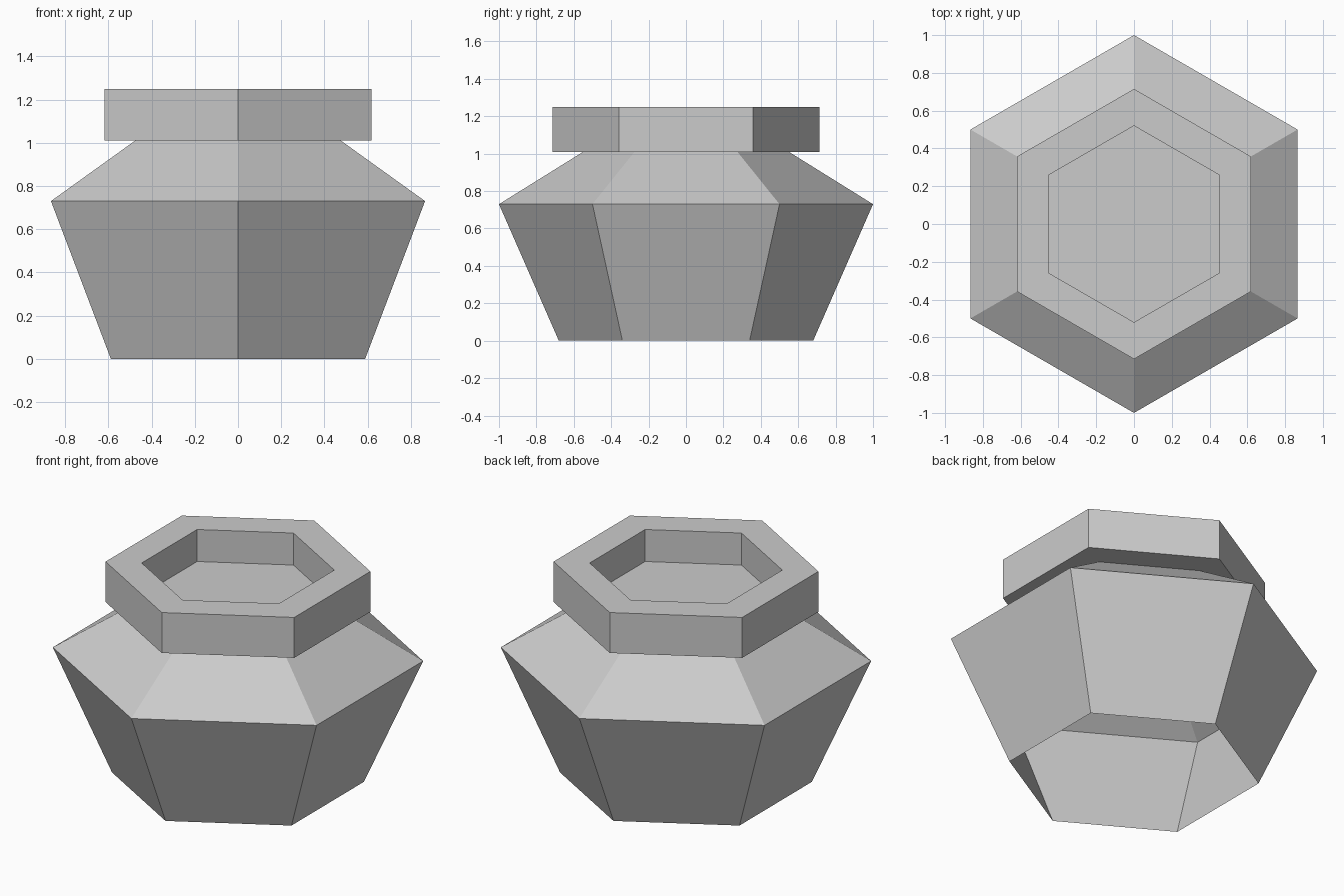
import bpy
import bmesh
from math import cos, sin, pi

SIDES = 6

cube = bpy.data.objects.get("Cube")
if cube:
    bpy.data.objects.remove(cube, do_unlink=True)

stone = bpy.data.materials.new("light_grey")
stone.use_nodes = True
GREY = (0.6, 0.6, 0.6, 1.0)
stone.diffuse_color = GREY
stone.node_tree.nodes["Principled BSDF"].inputs["Base Color"].default_value = GREY


def lathe(name, profile, cap_end=False):
    """Sweep a (radius, height) profile into flat six-sided bands."""
    bm = bmesh.new()
    rings = []
    for radius, z in profile:
        angles = [pi / 2 + 2 * pi * i / SIDES for i in range(SIDES)]
        rings.append([bm.verts.new((radius * cos(a), radius * sin(a), z)) for a in angles])
    for low, high in zip(rings, rings[1:]):
        for i in range(SIDES):
            j = (i + 1) % SIDES
            bm.faces.new((low[i], low[j], high[j], high[i]))
    if cap_end:
        bm.faces.new(rings[-1])
    mesh = bpy.data.meshes.new(name)
    bm.to_mesh(mesh)
    bm.free()
    mesh.materials.append(stone)
    obj = bpy.data.objects.new(name, mesh)
    bpy.context.collection.objects.link(obj)
    return obj


# Flared wall and sloping shoulder, open underneath
lathe("pot_body", [(0.68, 0), (1.0, 0.73), (0.55, 1.01)])

# Overhanging collar with a recessed floor inside the mouth
lathe("pot_rim", [(0.55, 1.01), (0.715, 1.01), (0.715, 1.25),
                  (0.52, 1.25), (0.52, 1.06)], cap_end=True)
